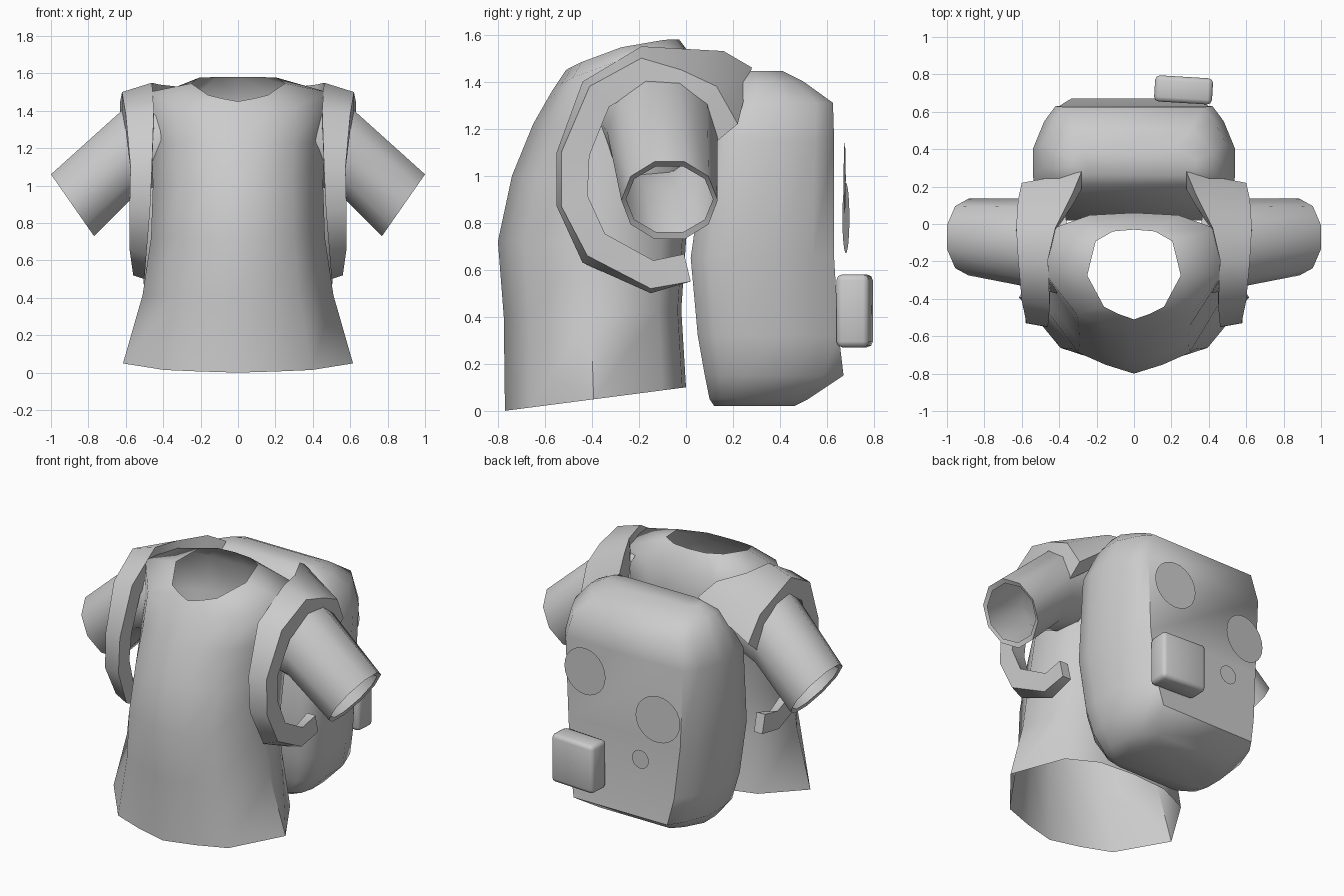
import bpy, bmesh, math
from mathutils import Matrix, Vector

if "Cube" in bpy.data.objects:
    bpy.data.objects.remove(bpy.data.objects["Cube"])


def finish(name, bm, angle=50):
    bmesh.ops.recalc_face_normals(bm, faces=bm.faces)
    me = bpy.data.meshes.new(name)
    bm.to_mesh(me)
    bm.free()
    ob = bpy.data.objects.new(name, me)
    bpy.context.collection.objects.link(ob)
    bpy.ops.object.select_all(action='DESELECT')
    ob.select_set(True)
    bpy.context.view_layer.objects.active = ob
    bpy.ops.object.shade_smooth_by_angle(angle=math.radians(angle))
    return ob


def loft(name, rings, caps=False, angle=50):
    bm = bmesh.new()
    vs = [[bm.verts.new(p) for p in r] for r in rings]
    n = len(vs[0])
    for a, b in zip(vs, vs[1:]):
        for i in range(n):
            j = (i + 1) % n
            bm.faces.new((a[i], a[j], b[j], b[i]))
    if caps:
        bm.faces.new(vs[0])
        bm.faces.new(vs[-1])
    return finish(name, bm, angle)


# Shirt body: z at front, linear and square change of z toward the back,
# half width, front y, back y, squareness of the back corners
rows = [(0, .1, 0, .615, -.77, 0, .72), (.4, .03, 0, .51, -.775, -.02, .78), (.72, 0, 0, .465, -.80, 0, .82),
        (1.0, 0, 0, .455, -.74, .03, .86), (1.22, .02, 0, .46, -.65, .06, .9),
        (1.36, .46, -.36, .48, -.57, .06, .9), (1.45, .26, -.13, .25, -.51, -.03, .82)]
rings = []
for z, b, c, w, yf, yb, q in rows:
    # half section as (x fraction, front-to-back fraction)
    half = [(0, 0), (.33, .06), (.64, .14), (1, .49), (q, .87), (q * .55, .98), (0, 1)]
    section = half + [(-x, f) for x, f in half[-2:0:-1]]
    rings.append([(x * w, yf + f * (yb - yf), z + b * f + c * f * f) for x, f in section])
loft("shirt_body", rings, angle=60)

# Sleeves: top (x, z), bottom (x, z), centre y, radius in y; last ring is the inner cuff
sleeve = [((.36, 1.49), (.38, 1.02), -.13, .25), ((.60, 1.42), (.55, .95), -.10, .235),
          ((1.0, 1.06), (.77, .73), -.07, .205), ((.975, 1.04), (.78, .76), -.07, .185)]
# Straps: inner-edge point, outer-edge point along the loop
strap = [((.28, .28, 1.46), (.60, .22, 1.22)), ((.33, .16, 1.53), (.62, .13, 1.38)),
         ((.42, -.02, 1.54), (.63, -.02, 1.45)), ((.46, -.19, 1.55), (.62, -.19, 1.50)),
         ((.45, -.44, 1.40), (.60, -.41, 1.38)), ((.46, -.55, 1.10), (.575, -.53, 1.10)),
         ((.47, -.55, .87), (.58, -.53, .87)), ((.49, -.44, .63), (.58, -.42, .66)),
         ((.50, -.15, .50), (.56, -.15, .52)), ((.50, .02, .55), (.56, .02, .55))]
hub = Vector((0, -.1, 1.05))
for side, s in (("right", 1), ("left", -1)):
    rings = []
    for (tx, tz), (bx, bz), yc, ry in sleeve:
        ring = []
        for i in range(10):
            t = math.tau * (i + .5) / 10
            c = math.cos(t) / math.cos(math.pi / 10)
            ring.append((s * ((tx + bx) / 2 + c * (tx - bx) / 2), yc + ry * math.sin(t),
                         (tz + bz) / 2 + c * (tz - bz) / 2))
        rings.append(ring)
    loft("sleeve_" + side, rings, angle=60)

    rings = []
    for a, b in strap:
        a, b = Vector(a), Vector(b)
        d = hub - (a + b) / 2
        d.x = 0
        d = d.normalized() * .12
        rings.append([(s * p.x, p.y, p.z) for p in (a, b, b + d, a + d)])
    loft("strap_" + side, rings, True, 60)

# Backpack: z, half width, front y, back y, chamfered section
pack = [(.02, .30, .12, .46), (.05, .37, .10, .52), (.15, .455, .08, .67), (.32, .49, .05, .65),
        (.65, .52, .02, .63), (1.15, .54, .09, .63), (1.31, .49, .16, .625), (1.40, .42, .21, .50),
        (1.445, .33, .26, .41)]
rings = []
for z, w, f, b in pack:
    d = b - f
    h = [(w - .09, f), (w - .02, f + .12 * d), (w, f + .3 * d), (w, f + .58 * d),
         (w - .06, f + .85 * d), (w - .12, b)]
    rings.append([(x, y, z) for x, y in h] + [(-x, y, z) for x, y in reversed(h)])
loft("backpack", rings, True, 55)

# Small rear pocket
bm = bmesh.new()
bmesh.ops.create_cube(bm, size=1)
bmesh.ops.scale(bm, vec=(.31, .14, .31), verts=bm.verts)
bmesh.ops.bevel(bm, geom=bm.edges[:], offset=.025, segments=2, affect='EDGES', profile=.5)
bmesh.ops.transform(bm, verts=bm.verts,
                    matrix=Matrix.Translation((.265, .717, .425)) @ Matrix.Rotation(-.06, 4, 'Z'))
finish("rear_pocket", bm)


# Flat round patches: x, y, z, radius, turn about z
def disc(name, x, y, z, r, turn):
    bm = bmesh.new()
    bmesh.ops.create_circle(bm, cap_ends=True, segments=24, radius=r)
    m = Matrix.Translation((x, y, z)) @ Matrix.Rotation(turn, 4, 'Z') @ Matrix.Rotation(-math.pi / 2, 4, 'X')
    bmesh.ops.transform(bm, verts=bm.verts, matrix=m)
    finish(name, bm)


disc("patch_upper", .25, .675, .99, .15, -.03)
disc("patch_middle", -.275, .68, .82, .15, .1)
disc("patch_small", -.15, .68, .53, .06, 0)
disc("pocket_button", .265, .79, .43, .02, -.06)
